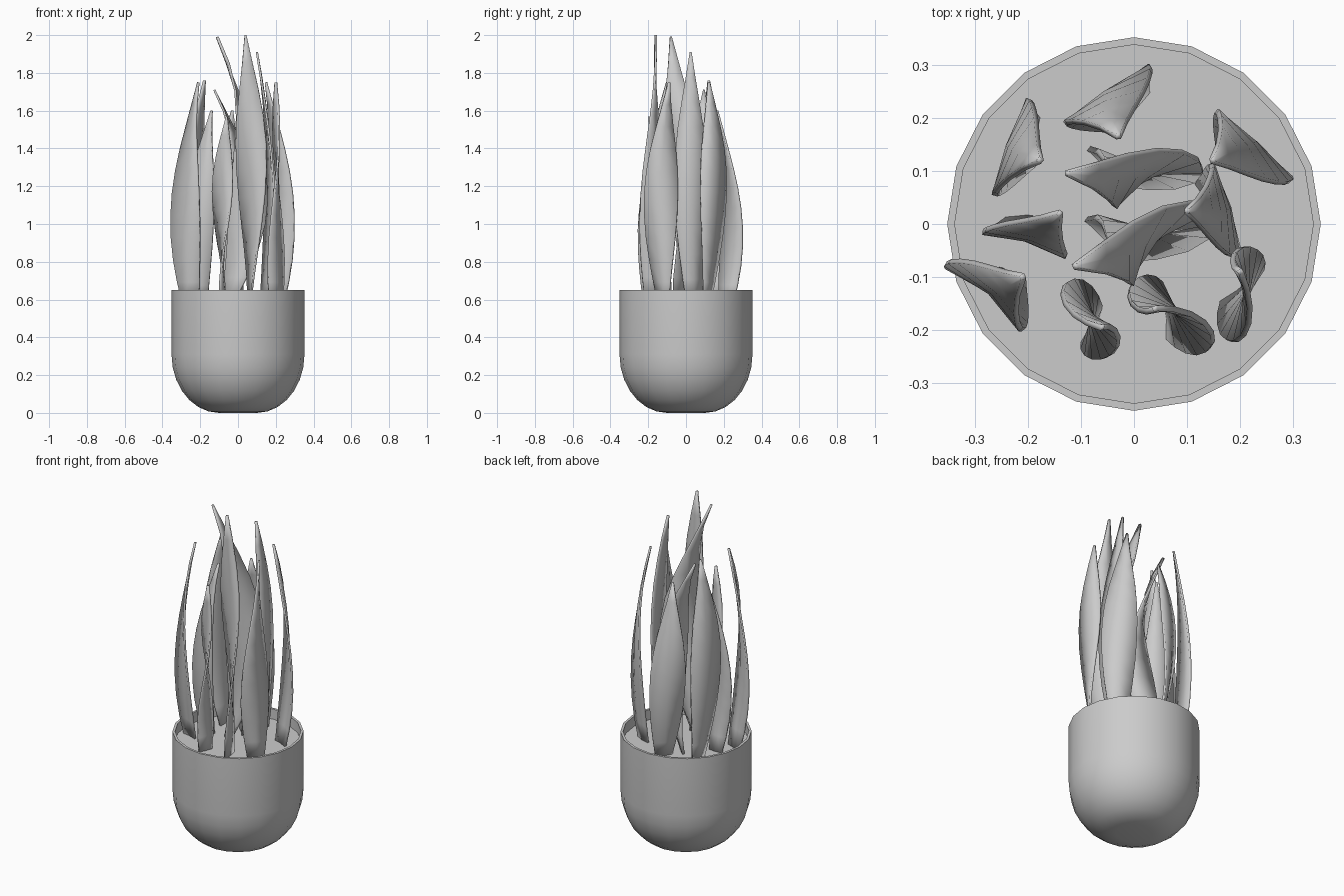
import bpy, bmesh
from math import sin, cos, pi, radians

if "Cube" in bpy.data.objects:
    bpy.data.objects.remove(bpy.data.objects["Cube"])

SIDES = 20


def finish(bm, name, angle):
    bmesh.ops.recalc_face_normals(bm, faces=bm.faces)
    me = bpy.data.meshes.new(name)
    bm.to_mesh(me)
    bm.free()
    ob = bpy.data.objects.new(name, me)
    bpy.context.collection.objects.link(ob)
    bpy.ops.object.select_all(action='DESELECT')
    ob.select_set(True)
    bpy.context.view_layer.objects.active = ob
    bpy.ops.object.shade_smooth_by_angle(angle=radians(angle))
    return ob


def lathe(name, profile, cap_last=True):
    bm = bmesh.new()
    rings = [[bm.verts.new((r * cos(2 * pi * i / SIDES), r * sin(2 * pi * i / SIDES), z))
              for i in range(SIDES)] for r, z in profile]
    for a, b in zip(rings, rings[1:]):
        for i in range(SIDES):
            j = (i + 1) % SIDES
            bm.faces.new((a[i], a[j], b[j], b[i]))
    bm.faces.new(rings[0][::-1])
    bm.faces.new(rings[-1])
    return finish(bm, name, 35)


# Pot: rounded bottom, straight wall, thin rim, recess down to the soil line
outer = [(0.10, 0.0)]
for k in range(1, 8):
    a = k / 7 * pi / 2
    outer.append((0.10 + 0.252 * sin(a), 0.31 * (1 - cos(a))))
lathe("pot", outer + [(0.352, 0.65), (0.338, 0.65), (0.338, 0.57)])

# Soil disc
lathe("soil", [(0.338, 0.56), (0.338, 0.59)])


def interp(a, m, b, t, tm=0.55):
    """Quadratic through a (t=0), m (t=tm), b (t=1)."""
    return (a * (t - tm) * (t - 1) / tm
            + m * t * (t - 1) / (tm * (tm - 1))
            + b * t * (t - tm) / (1 - tm))


WIDTHS = [0.48, 0.66, 0.82, 0.94, 1.0, 1.0, 0.92, 0.76, 0.53, 0.28, 0.05]


def leaf(name, base, mid, tip, ang_base, ang_mid, width):
    bm = bmesh.new()
    z0, n = 0.575, len(WIDTHS) - 1
    rows = []
    for i, w in enumerate(WIDTHS):
        t = i / n
        x = interp(base[0], mid[0], tip[0], t)
        y = interp(base[1], mid[1], tip[1], t)
        z = z0 + (tip[2] - z0) * t
        a = radians(ang_base + (ang_mid - ang_base) * t / 0.6)
        row = []
        for s in (-1, 0, 1):
            d = s * w * width / 2
            cup = 0.05 * w * width * (1 - abs(s))
            row.append(bm.verts.new((x + d * cos(a) - cup * sin(a),
                                     y + d * sin(a) + cup * cos(a), z)))
        rows.append(row)
    for p, q in zip(rows, rows[1:]):
        for c in range(2):
            bm.faces.new((p[c], p[c + 1], q[c + 1], q[c]))
    ob = finish(bm, name, 40)
    mod = ob.modifiers.new("thickness", 'SOLIDIFY')
    mod.thickness = 0.011
    mod.offset = 0


# Leaves: base xy, middle xy, tip xyz, base angle, middle angle, width
leaves = [
    ((-0.06, 0.11), (0.035, 0.085), (-0.125, 0.095, 1.71), -50, 38, 0.18),
    ((-0.06, -0.03), (0.055, -0.03), (-0.11, -0.08, 1.99), -50, 50, 0.21),
    ((0.06, -0.17), (0.07, -0.17), (0.04, -0.16, 2.00), -85, -25, 0.19),
    ((-0.08, -0.19), (-0.085, -0.18), (-0.06, -0.195, 1.57), -115, -45, 0.16),
    ((0.20, -0.12), (0.203, -0.13), (0.20, -0.09, 1.75), -142, -88, 0.18),
    ((0.20, 0.11), (0.218, 0.145), (0.148, 0.12, 1.75), -22, -50, 0.19),
    ((0.14, 0.04), (0.165, 0.025), (0.10, 0.025, 1.91), -60, -80, 0.18),
    ((-0.20, 0.01), (-0.20, -0.035), (-0.14, 0.02, 1.60), 0, -22, 0.16),
    ((-0.25, -0.09), (-0.275, -0.135), (-0.21, -0.10, 1.75), -15, -48, 0.19),
    ((-0.185, 0.155), (-0.227, 0.14), (-0.177, 0.12, 1.76), 85, 65, 0.19),
    ((0.0, 0.21), (-0.05, 0.235), (-0.03, 0.165, 1.60), 55, 27, 0.19),
]
for i, params in enumerate(leaves, 1):
    leaf(f"leaf_{i:02d}", *params)
